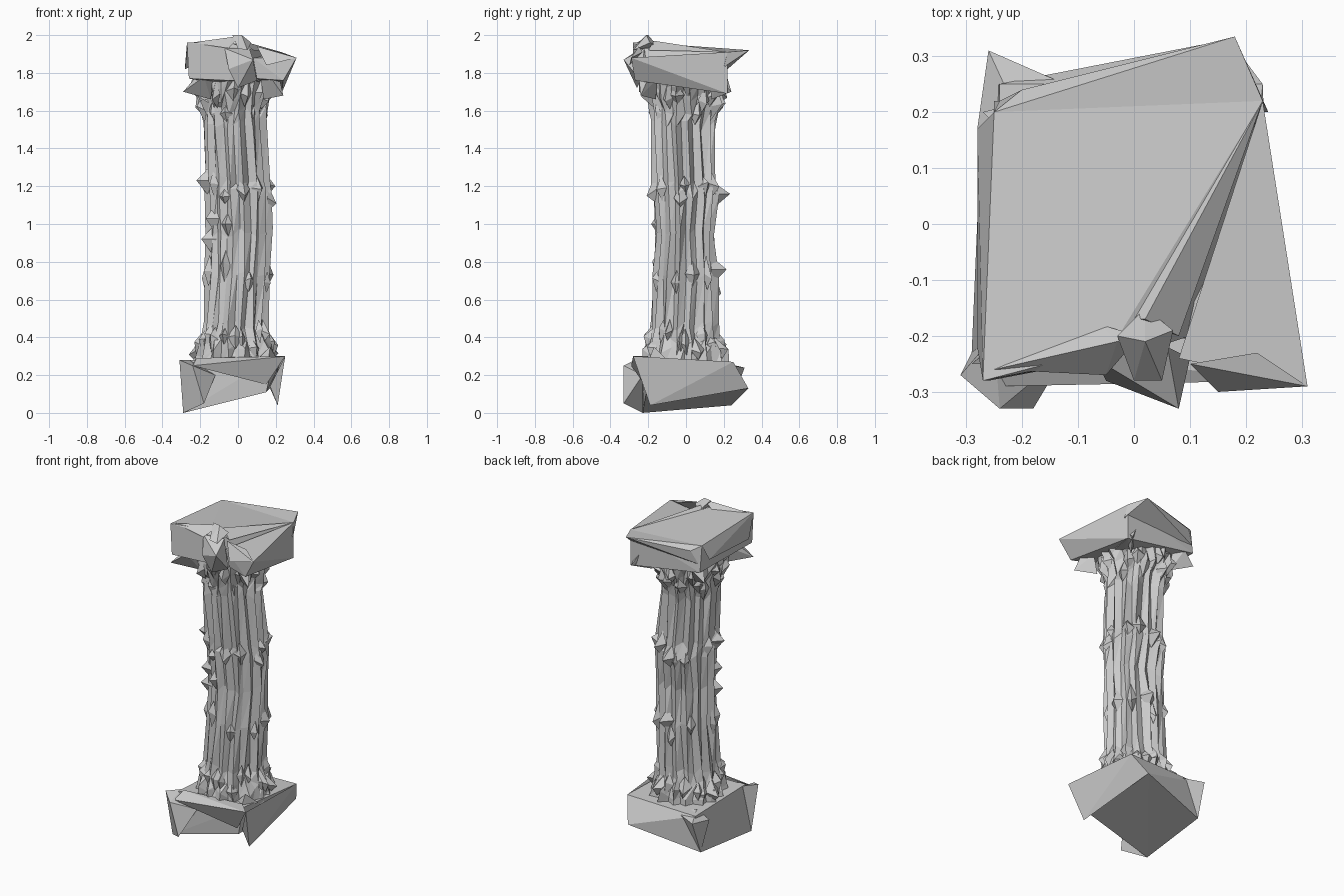
import bpy, bmesh, math, random
from mathutils import Vector

random.seed(7)


def finish(name, bm):
    loose = [v for v in bm.verts if not v.link_faces]
    bmesh.ops.delete(bm, geom=loose, context='VERTS')
    bmesh.ops.recalc_face_normals(bm, faces=bm.faces)
    me = bpy.data.meshes.new(name)
    bm.to_mesh(me)
    bm.free()
    ob = bpy.data.objects.new(name, me)
    bpy.context.collection.objects.link(ob)
    return ob


def hull(name, pts):
    """Faceted block from a few corner points."""
    bm = bmesh.new()
    for p in pts:
        bm.verts.new(p)
    bmesh.ops.convex_hull(bm, input=bm.verts[:])
    return finish(name, bm)


# height, left x, right x, front y, back y of the worn shaft
LEVELS = [
    (0.24, -0.24, 0.22, -0.24, 0.23),
    (0.32, -0.23, 0.20, -0.23, 0.22),
    (0.38, -0.21, 0.17, -0.21, 0.18),
    (0.46, -0.19, 0.16, -0.19, 0.17),
    (0.72, -0.18, 0.17, -0.18, 0.17),
    (0.96, -0.17, 0.18, -0.16, 0.15),
    (1.16, -0.18, 0.18, -0.18, 0.18),
    (1.23, -0.18, 0.17, -0.18, 0.16),
    (1.52, -0.19, 0.15, -0.19, 0.15),
    (1.60, -0.20, 0.15, -0.19, 0.17),
    (1.67, -0.22, 0.16, -0.22, 0.20),
    (1.74, -0.23, 0.19, -0.23, 0.21),
    (1.80, -0.23, 0.20, -0.23, 0.20),
]


def surface(z, a, k=1.0):
    """Point on the shaft outline at height z and angle a."""
    for lo, hi in zip(LEVELS, LEVELS[1:]):
        if z <= hi[0]:
            break
    t = (z - lo[0]) / (hi[0] - lo[0])
    _, l, r, f, b = [p + (q - p) * t for p, q in zip(lo, hi)]
    return Vector(((l + r) / 2 + k * (r - l) / 2 * math.cos(a),
                   (f + b) / 2 + k * (b - f) / 2 * math.sin(a), z))


# Fluted shaft: lofted rings, ridges and grooves broken by random wear
N = 32
bm = bmesh.new()
rings = []
for lev in LEVELS:
    ring = []
    for i in range(N):
        a = 2 * math.pi * (i + random.uniform(-0.25, 0.25)) / N
        k = (1.0 if i % 2 else 0.87) + random.uniform(-0.06, 0.05)
        p = surface(lev[0], a, k)
        p.z += random.uniform(-0.03, 0.03)
        ring.append(bm.verts.new(p))
    rings.append(ring)
for r0, r1 in zip(rings, rings[1:]):
    for i in range(N):
        j = (i + 1) % N
        bm.faces.new((r0[i], r0[j], r1[j]))
        bm.faces.new((r0[i], r1[j], r1[i]))
bm.faces.new(rings[0])
bm.faces.new(rings[-1])
finish("fluted_shaft", bm)


def shards(name, count, z0, z1, width, height, out):
    """Ring of pointed chips standing off the shaft."""
    bm = bmesh.new()
    for i in range(count):
        a = 2 * math.pi * (i + random.random() * 0.7) / count
        z = random.uniform(z0, z1)
        w = width * random.uniform(0.6, 1.3)
        h = height * random.uniform(0.6, 1.3)
        base = [surface(z + dz, a + da, 0.93)
                for da, dz in ((-w, 0), (0, -h), (w, 0), (0, h))]
        tip = surface(z + random.uniform(-h, h) * 0.5, a,
                      1 + out * random.uniform(0.4, 1.2))
        v = [bm.verts.new(p) for p in base]
        t = bm.verts.new(tip)
        for j in range(4):
            bm.faces.new((v[j], v[(j + 1) % 4], t))
    finish(name, bm)


shards("base_chips", 22, 0.31, 0.44, 0.2, 0.06, 0.14)
shards("lower_band_chips", 9, 0.66, 0.78, 0.22, 0.08, 0.12)
shards("middle_band_chips", 12, 1.13, 1.24, 0.22, 0.06, 0.17)
shards("neck_chips", 24, 1.58, 1.74, 0.2, 0.06, 0.14)

# Individual larger spurs seen on the outline
for i, (a, z, d) in enumerate([(195, 1.23, 0.28), (205, 0.92, 0.25), (215, 1.03, 0.2),
                               (90, 1.16, 0.3), (80, 0.76, 0.3), (250, 1.0, 0.2)]):
    a = math.radians(a)
    hull(f"spur_{i}", [surface(z, a - 0.3, 0.9), surface(z, a + 0.3, 0.9),
                       surface(z + 0.06, a, 0.9), surface(z - 0.07, a, 0.9),
                       surface(z, a, 1 + d)])

# Plinth: warped block with tilted underside
A, E, B, D = (-0.29, -0.23, 0), (0.15, -0.21, 0.11), (0.17, 0.33, 0.13), (-0.27, 0.24, 0.04)
FL, FR = (-0.31, -0.27, 0.28), (0.25, -0.28, 0.30)
BR, BL = (0.23, 0.25, 0.27), (-0.26, 0.31, 0.24)
hull("plinth", [A, E, B, D, (-0.25, -0.23, 0.28), (0.19, -0.22, 0.29), BR,
                (-0.24, 0.25, 0.26)])
hull("plinth_right_plate", [FR, (0.21, -0.19, 0.04), B, BR, (0.17, -0.2, 0.14)])
hull("plinth_front_left_corner", [FL, A, (-0.24, -0.33, 0.25), (-0.18, -0.33, 0.05),
                                  (-0.12, -0.23, 0.2), (-0.25, -0.2, 0.28)])
hull("plinth_front_rim", [(-0.24, -0.29, 0.25), FR, (0.15, -0.22, 0.15),
                          (-0.22, -0.22, 0.29), (0.17, -0.2, 0.3)])
hull("plinth_back_left_corner", [BL, D, (-0.28, 0.17, 0.22), (-0.1, 0.24, 0.25),
                                 (-0.2, 0.18, 0.27)])
hull("plinth_right_chip", [(0.16, -0.2, 0.27), (0.21, -0.1, 0.28), (0.17, -0.17, 0.35),
                           (0.1, -0.15, 0.28)])

# Capital slab: left body, right wedge, tilted back lip
TFL, TBL, TBR, TFR = (-0.27, -0.28, 1.96), (-0.25, 0.2, 1.93), (0.23, 0.22, 1.91), (0.31, -0.29, 1.88)
bFL, bBL, bBR, bFR = (-0.26, -0.28, 1.77), (-0.25, 0.22, 1.77), (0.23, 0.22, 1.69), (0.24, -0.27, 1.76)
hull("capital_slab", [TFL, TBL, TBR, (-0.04, -0.22, 1.96), (0.04, -0.22, 1.93),
                      bFL, bBL, bBR, (-0.05, -0.24, 1.76), (0.1, -0.2, 1.76)])
hull("capital_right_wedge", [TBR, TFR, (0.08, -0.24, 1.88), bFR, bBR, (0.1, -0.23, 1.77)])
hull("capital_back_lip", [TBL, TBR, (0.18, 0.335, 1.92), (-0.2, 0.24, 1.9),
                          (0.24, 0.2, 1.83), (-0.24, 0.22, 1.82)])
hull("capital_left_edge", [TFL, (-0.28, 0.17, 1.84), TBL, (-0.28, -0.22, 1.82), (-0.22, 0, 1.85)])

# Broken front ornament and crest
hull("ornament_body", [(-0.07, -0.24, 1.93), (0.08, -0.33, 1.87), (0.06, -0.22, 1.93),
                       (0.0, -0.26, 1.72), (-0.05, -0.28, 1.82), (0.1, -0.24, 1.76)])
hull("crest", [(0.02, -0.15, 1.94), (-0.03, -0.2, 2.0), (0.02, -0.21, 2.0),
               (0.07, -0.19, 1.96), (0.0, -0.28, 1.93), (0.05, -0.28, 1.92)])
hull("crest_ridge", [(-0.03, -0.21, 1.99), (0.01, -0.2, 1.99), (-0.25, -0.26, 1.96),
                     (-0.05, -0.27, 1.93), (-0.06, -0.18, 1.95)])
hull("top_fold", [(0.02, -0.17, 1.97), TBR, (-0.01, -0.17, 1.94), (0.08, -0.2, 1.92)])
hull("front_sliver", [(0.1, -0.25, 1.94), (0.22, -0.23, 1.91), TFR, (0.15, -0.3, 1.84)])

# Hanging scroll fragments under the slab corners
for name, c, tip in [("front_left", (-0.18, -0.2), (-0.29, -0.25, 1.7)),
                     ("front_right", (0.17, -0.2), (0.24, -0.24, 1.68)),
                     ("back_left", (-0.19, 0.17), (-0.27, 0.2, 1.7)),
                     ("back_right", (0.17, 0.17), (0.21, 0.24, 1.7))]:
    x, y = c
    hull("scroll_" + name, [(x - 0.05, y, 1.77), (x + 0.05, y, 1.77), (x, y + 0.05, 1.77),
                            (x, y - 0.05, 1.78), (x * 0.8, y * 0.8, 1.66), tip])
